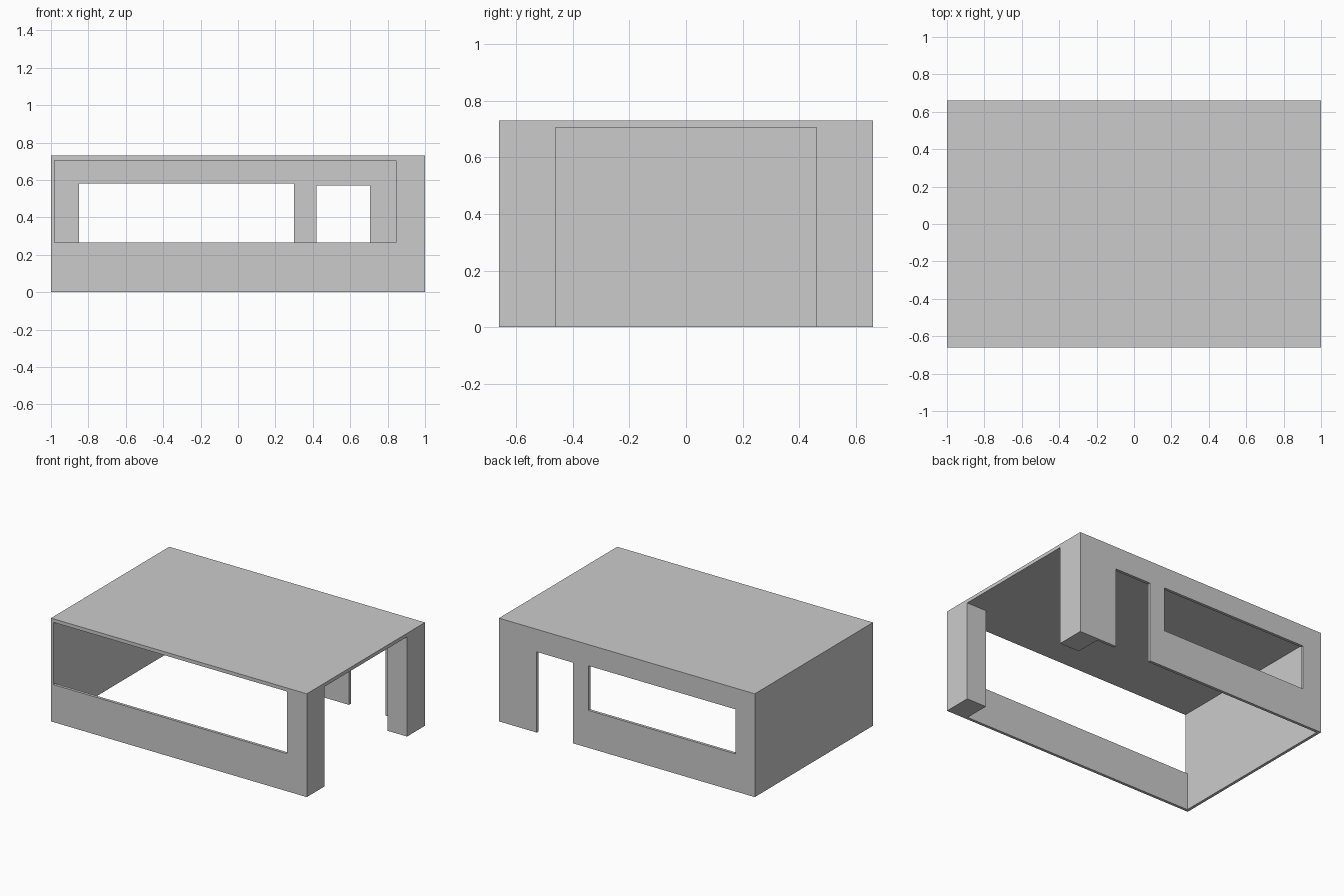
import bpy
from mathutils import Vector

if "Cube" in bpy.data.objects:
    bpy.data.objects.remove(bpy.data.objects["Cube"])


def box(name, lo, hi):
    """Axis-aligned box between two corners."""
    lo, hi = Vector(lo), Vector(hi)
    bpy.ops.mesh.primitive_cube_add(size=1, location=(lo + hi) / 2)
    ob = bpy.context.object
    ob.name = name
    ob.scale = hi - lo
    bpy.ops.object.transform_apply(location=True, rotation=False, scale=True)
    return ob


W, D, H = 1.0, 0.66, 0.73       # half width, half depth, height
T = 0.02                        # wall thickness
CEIL, SILL, POST = 0.705, 0.265, 0.845
BELOW = -0.1

# Solid block, carved into a thin-walled shelter
shelter = box("shelter_shell", (-W, -D, 0), (W, D, H))

cutters = [
    # hollow room, leaving a thick right end
    box("room_cutter", (-W + T, -D + T, BELOW), (POST, D - T, CEIL)),
    # wide right entrance, leaving two corner posts
    box("entrance_cutter", (POST - 0.1, -0.46, BELOW), (W + 0.1, 0.46, CEIL)),
    # long open front above a low wall
    box("front_opening_cutter", (-W + T, -D - 0.1, SILL), (POST, -D + 0.1, CEIL)),
    # back window and doorway
    box("window_cutter", (-0.85, D - 0.1, SILL), (0.30, D + 0.1, 0.58)),
    box("doorway_cutter", (0.42, D - 0.1, BELOW), (0.705, D + 0.1, 0.57)),
]

# The doorway reaches into the post's depth range, so keep it clear of it
for cutter in cutters:
    cutter.hide_render = True
    bpy.context.view_layer.objects.active = shelter
    mod = shelter.modifiers.new(cutter.name, 'BOOLEAN')
    mod.operation = 'DIFFERENCE'
    mod.solver = 'EXACT'
    mod.object = cutter
    bpy.ops.object.modifier_apply(modifier=mod.name)
    bpy.data.objects.remove(cutter, do_unlink=True)
